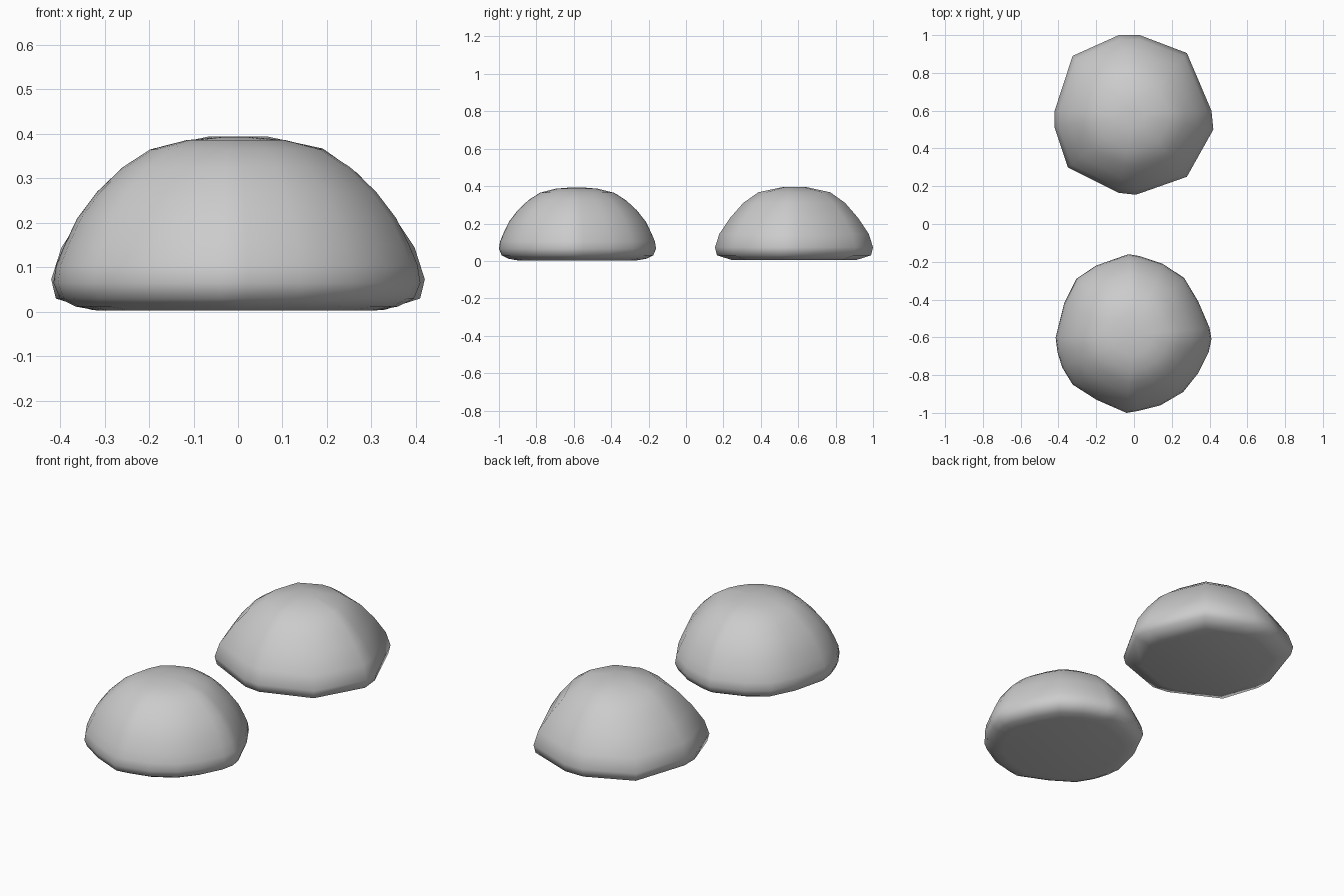
import bpy, bmesh


def dome(name, center, outline, profile):
    """Loft a widest outline (x, y) through (scale, z) rings, capped at both ends."""
    cx, cy = center
    bm = bmesh.new()
    rings = [[bm.verts.new((cx + (x - cx) * s, cy + (y - cy) * s, z))
              for x, y in outline] for s, z in profile]
    n = len(outline)
    for low, high in zip(rings, rings[1:]):
        for i in range(n):
            j = (i + 1) % n
            bm.faces.new((low[i], low[j], high[j], high[i]))
    bm.faces.new(rings[0][::-1])
    bm.faces.new(rings[-1])
    bmesh.ops.recalc_face_normals(bm, faces=bm.faces)
    mesh = bpy.data.meshes.new(name)
    bm.to_mesh(mesh)
    bm.free()
    for p in mesh.polygons:
        p.use_smooth = True
    obj = bpy.data.objects.new(name, mesh)
    bpy.context.collection.objects.link(obj)
    return obj


# Faceted dome at the back
dome("faceted_dome", (0, 0.58),
     [(0.42, 0.50), (0.41, 0.60), (0.28, 0.905), (0.03, 1.0), (-0.08, 1.0),
      (-0.325, 0.89), (-0.42, 0.60), (-0.42, 0.51), (-0.35, 0.30),
      (-0.08, 0.165), (0.01, 0.155), (0.28, 0.25)],
     [(0, 0.001), (0.78, 0.004), (0.975, 0.03), (1, 0.073), (0.945, 0.145),
      (0.81, 0.23), (0.645, 0.31), (0.455, 0.367), (0.16, 0.394)][1:])

# Rounder dome at the front
dome("round_dome", (-0.005, -0.585),
     [(0.41, -0.61), (0.40, -0.55), (0.34, -0.41), (0.265, -0.285),
      (0.15, -0.21), (0.03, -0.17), (-0.03, -0.16), (-0.20, -0.22),
      (-0.305, -0.29), (-0.37, -0.42), (-0.415, -0.60), (-0.405, -0.68),
      (-0.38, -0.76), (-0.325, -0.85), (-0.20, -0.93), (-0.04, -1.0),
      (0.02, -0.99), (0.14, -0.96), (0.26, -0.89), (0.34, -0.79),
      (0.395, -0.68)],
     [(0.76, 0.003), (0.88, 0.012), (0.965, 0.03), (1, 0.065), (0.985, 0.105),
      (0.94, 0.15), (0.87, 0.21), (0.76, 0.27), (0.62, 0.325),
      (0.47, 0.365), (0.27, 0.386), (0.08, 0.393)])
bpy.context.view_layer.update()
